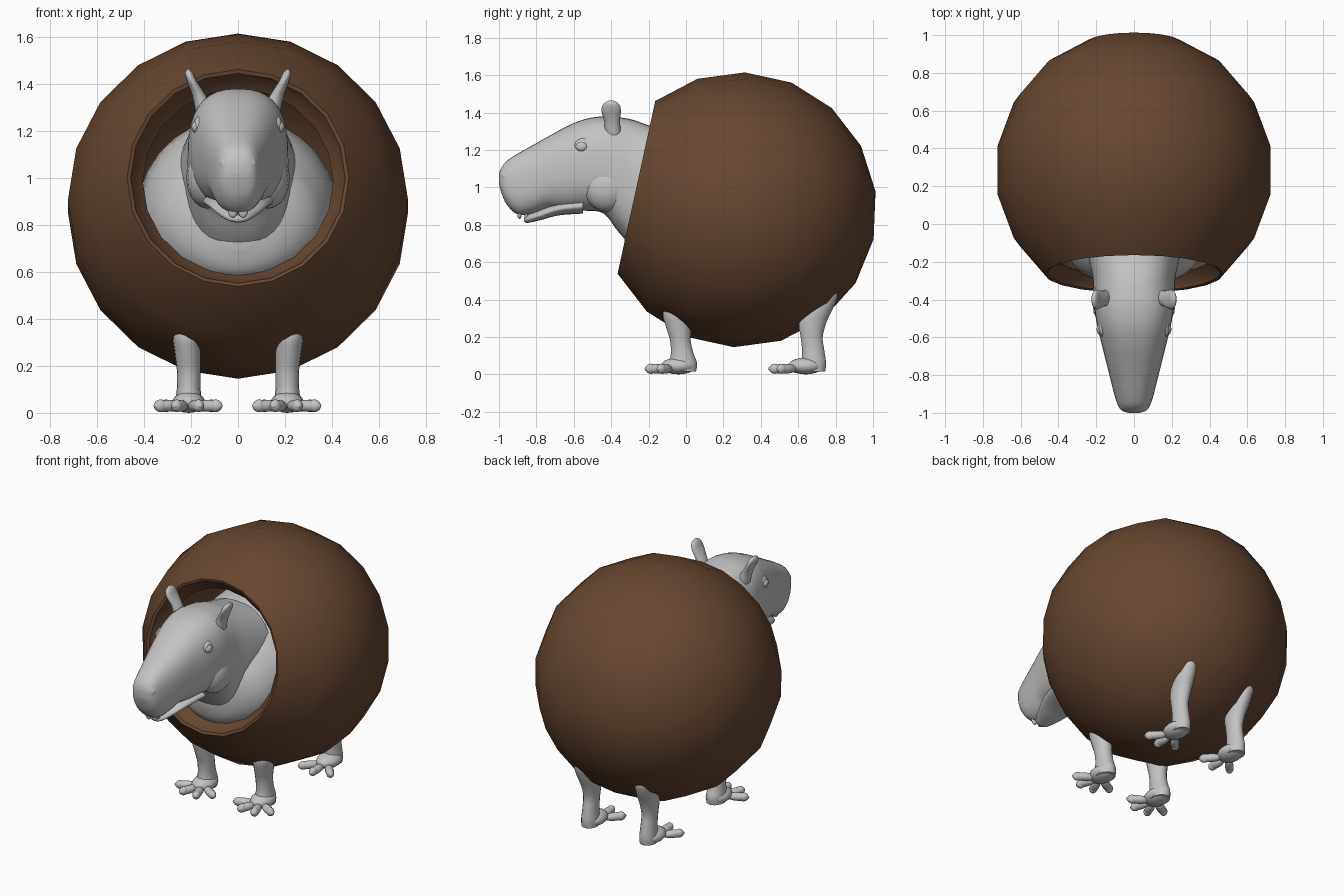
import bpy, bmesh, math
from mathutils import Vector, Matrix

if "Cube" in bpy.data.objects:
    bpy.data.objects.remove(bpy.data.objects["Cube"])


def material(name, rgb):
    m = bpy.data.materials.new(name)
    m.diffuse_color = (*rgb, 1)
    m.use_nodes = True
    m.node_tree.nodes["Principled BSDF"].inputs["Base Color"].default_value = m.diffuse_color
    return m


GREY = material("warm grey", (0.55, 0.55, 0.55))
BROWN = material("brown", (0.135, 0.062, 0.029))


def finish(name, bm, mat, angle=40):
    bmesh.ops.recalc_face_normals(bm, faces=bm.faces)
    me = bpy.data.meshes.new(name)
    bm.to_mesh(me)
    bm.free()
    me.materials.append(mat)
    ob = bpy.data.objects.new(name, me)
    bpy.context.collection.objects.link(ob)
    bpy.ops.object.select_all(action='DESELECT')
    ob.select_set(True)
    bpy.context.view_layer.objects.active = ob
    bpy.ops.object.shade_smooth_by_angle(angle=math.radians(angle))
    return ob


def smooth_rows(rows, steps):
    """Catmull-Rom curve through rows of numbers."""
    out = []
    for i in range(len(rows) - 1):
        p = [rows[max(0, min(len(rows) - 1, i + d))] for d in (-1, 0, 1, 2)]
        for s in range(steps):
            t = s / steps
            out.append([0.5 * (2 * b + (c - a) * t + (2 * a - 5 * b + 4 * c - d) * t * t
                               + (3 * b - a - 3 * c + d) * t ** 3) for a, b, c, d in zip(*p)])
    return out + [rows[-1]]


def loft(name, rows, place, power=2.0, n=28, steps=4):
    """Skin rounded rings; rows are (t, centre1, centre2, radius1, radius2)."""
    bm = bmesh.new()
    rings = []
    for t, c1, c2, r1, r2 in smooth_rows(rows, steps):
        ring = []
        for k in range(n):
            a = 2 * math.pi * k / n
            c, s = math.cos(a), math.sin(a)
            e = 2 / power
            ring.append(bm.verts.new(place(
                t, c1 + max(r1, .002) * math.copysign(abs(c) ** e, c),
                c2 + max(r2, .002) * math.copysign(abs(s) ** e, s))))
        rings.append(ring)
    for a, b in zip(rings, rings[1:]):
        for k in range(n):
            bm.faces.new((a[k], a[(k + 1) % n], b[(k + 1) % n], b[k]))
    bm.faces.new(rings[0])
    bm.faces.new(rings[-1])
    return finish(name, bm, GREY, 60)


def along_y(t, a, b):
    return (a, t, b)


def along_z(t, a, b):
    return (a, b, t)


def blob(name, loc, radii, rot=Matrix()):
    bm = bmesh.new()
    bmesh.ops.create_uvsphere(bm, u_segments=16, v_segments=10, radius=1)
    bmesh.ops.transform(bm, verts=bm.verts, matrix=Matrix.Translation(loc) @ rot.to_4x4()
                        @ Matrix.Diagonal((*radii, 1)))
    return finish(name, bm, GREY, 60)


# Hollow ball shell, lathed around a tilted axis that points out of the opening
tilt = math.radians(12.3)
axis = Vector((0, -math.cos(tilt), math.sin(tilt)))
up = Vector((0, math.sin(tilt), math.cos(tilt)))
centre = Vector((0, 0.285, 0.88))
profile = [(d, 0.735) for d in range(160, 39, -20)]
profile += [(39.4, 0.72), (40.2, 0.70), (40, 0.63)]
profile += [(d, 0.63) for d in range(60, 161, 20)]
bm = bmesh.new()
rings = []
for deg, r in profile:
    th = math.radians(deg)
    rings.append([bm.verts.new(centre + r * (math.cos(th) * axis + math.sin(th) * (
        math.cos(k * math.pi / 10) * Vector((1, 0, 0)) + math.sin(k * math.pi / 10) * up)))
        for k in range(20)])
for a, b in zip(rings, rings[1:]):
    for k in range(20):
        bm.faces.new((a[k], a[(k + 1) % 20], b[(k + 1) % 20], b[k]))
for ring, r in ((rings[0], 0.735), (rings[-1], 0.63)):
    pole = bm.verts.new(centre - r * axis)
    for k in range(20):
        bm.faces.new((ring[k], ring[(k + 1) % 20], pole))
finish("ball_shell", bm, BROWN, 35)

# Head and neck: (y, top, bottom, half width)
head = [(-1.0, 1.07, 1.02, .025), (-.99, 1.10, .98, .06), (-.96, 1.14, .91, .085),
        (-.90, 1.18, .855, .105), (-.82, 1.225, .86, .125), (-.74, 1.27, .885, .145),
        (-.64, 1.325, .875, .17), (-.54, 1.365, .875, .195), (-.44, 1.38, .86, .21),
        (-.36, 1.375, .76, .215), (-.28, 1.36, .68, .22), (-.18, 1.325, .62, .24),
        (-.02, 1.28, .6, .26)]
loft("head", [(y, 0, (t + b) / 2, w, (t - b) / 2) for y, t, b, w in head], along_y, 2.5, 36)

# Body inside the ball, with the chest showing in the opening
loft("body", [(-.33, 0, .80, .08, .10), (-.30, 0, .80, .20, .19), (-.24, 0, .81, .30, .25),
              (-.14, 0, .82, .365, .31), (.08, 0, .84, .42, .40), (.45, 0, .84, .42, .42),
              (.70, 0, .84, .30, .32), (.82, 0, .84, .05, .06)], along_y)

# Lower jaw and front teeth
loft("lower_jaw", [(-.865, 0, .825, .02, .008), (-.845, 0, .832, .05, .022),
                   (-.78, 0, .852, .085, .028), (-.68, 0, .885, .125, .035),
                   (-.55, 0, .90, .15, .04)], along_y)
for s in (-1, 1):
    blob("upper_tooth", (s * .022, -.89, .86), (.021, .012, .03))
    blob("lower_tooth", (s * .018, -.855, .85), (.017, .01, .024))

# Paired face details
for s in (-1, 1):
    side = "right" if s > 0 else "left"
    blob(side + "_eye", (s * .178, -.557, 1.217), (.02, .032, .026))
    blob(side + "_eyelid", (s * .168, -.55, 1.222), (.02, .046, .04))
    blob(side + "_nostril", (s * .05, -.965, 1.06), (.03, .025, .035))
    blob(side + "_cheek", (s * .13, -.42, 1.0), (.09, .13, .13))
    loft(side + "_ear", [(1.28, s * .14, -.39, .04, .045), (1.35, s * .165, -.395, .03, .042),
                         (1.41, s * .195, -.40, .022, .052), (1.445, s * .208, -.40, .018, .042),
                         (1.463, s * .212, -.40, .006, .015)], along_z, 2, 16)


# Feet: a pad with a fan of toes
def foot(name, x, y, angles, reach):
    blob(name + "_pad", (x, y, .045), (.07, .095, .045))
    for deg in angles:
        a = math.radians(deg)
        d = Vector((math.sin(a), -math.cos(a), 0))
        rot = Matrix.Rotation(a, 3, 'Z')
        blob(name + "_toe", Vector((x, y - .02, .03)) + d * (reach - .06), (.026, .07, .025), rot)
        blob(name + "_toe_tip", Vector((x, y - .02, .03)) + d * (reach - .025), (.024, .03, .027), rot)


# Legs: rows run upward as (z, x, y, half width, half depth)
for s in (-1, 1):
    side = "right" if s > 0 else "left"
    x = s * .21
    loft(side + "_front_leg", [(.015, x, -.015, .055, .07), (.06, x, -.015, .055, .075),
                               (.11, x, -.02, .05, .062), (.18, x, -.03, .05, .056),
                               (.26, s * .215, -.04, .055, .07), (.33, s * .22, -.05, .058, .075),
                               (.42, s * .22, -.04, .05, .06)], along_z, 2, 18)
    foot(side + "_front_foot", x, -.04, (-62, -22, 18, 58), .16)
    loft(side + "_hind_leg", [(.015, x, .685, .05, .06), (.06, x, .685, .05, .065),
                              (.13, x, .68, .045, .06), (.20, x, .672, .045, .06),
                              (.28, x, .678, .052, .075), (.36, s * .215, .715, .055, .075),
                              (.42, s * .218, .755, .048, .056), (.45, s * .22, .775, .03, .03),
                              (.46, s * .22, .785, .005, .006)], along_z, 2, 18)
    foot(side + "_hind_foot", x, .64, (-42, 0, 42), .17)
